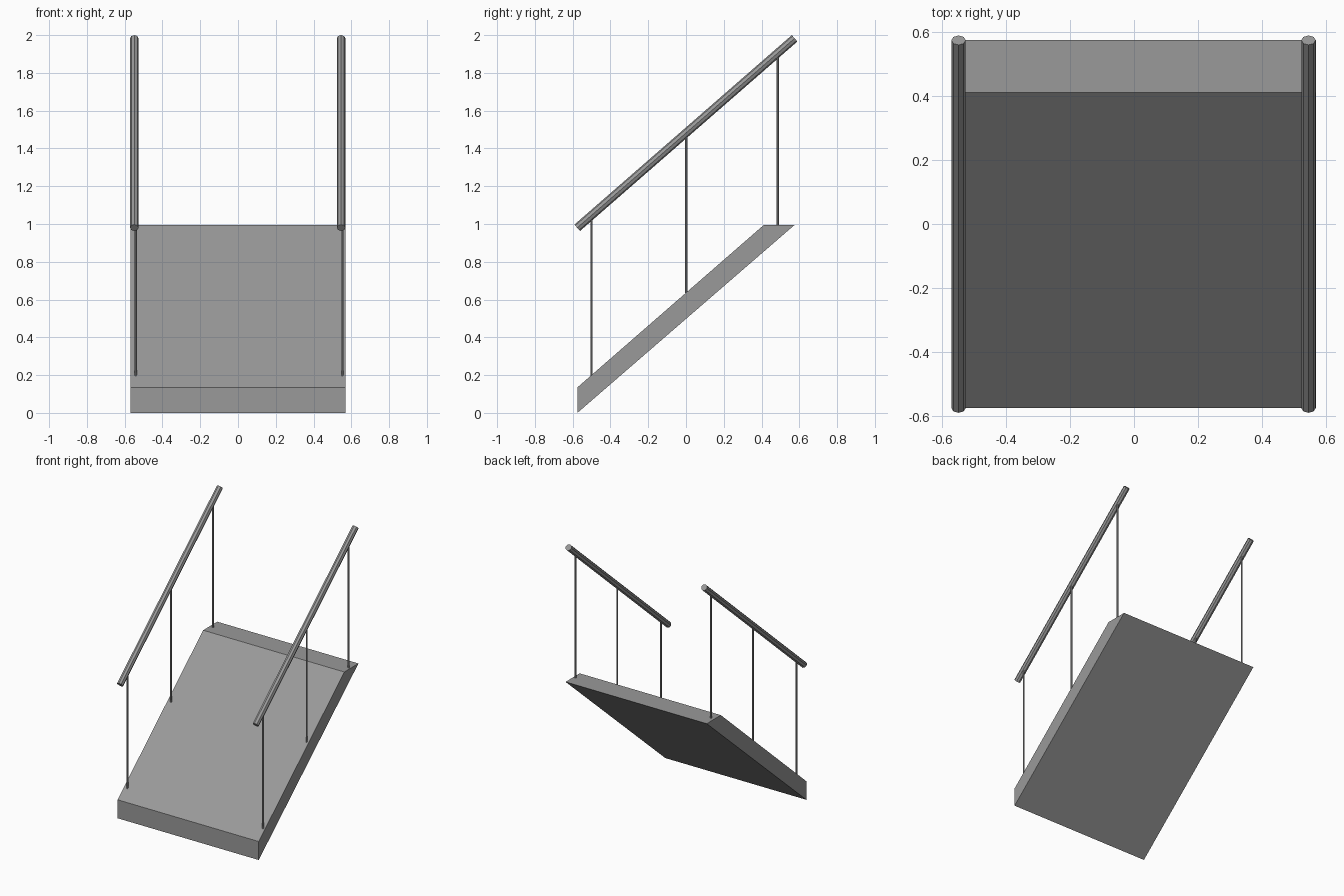
import bpy
from mathutils import Vector

if "Cube" in bpy.data.objects:
    bpy.data.objects.remove(bpy.data.objects["Cube"])

grey = bpy.data.materials.new("dark_grey")
grey.diffuse_color = (0.32, 0.32, 0.32, 1)
grey.use_nodes = True
grey.node_tree.nodes["Principled BSDF"].inputs["Base Color"].default_value = grey.diffuse_color


def rod(name, start, end, radius, sides=8):
    a, b = Vector(start), Vector(end)
    bpy.ops.mesh.primitive_cylinder_add(vertices=sides, radius=radius,
                                        depth=(b - a).length, location=(a + b) / 2)
    o = bpy.context.object
    o.name = name
    o.rotation_euler = (b - a).to_track_quat('Z', 'Y').to_euler()
    o.data.materials.append(grey)
    return o


def prism(name, profile, half_width):
    n = len(profile)
    verts = [(x, y, z) for x in (-half_width, half_width) for y, z in profile]
    faces = [tuple(range(n))[::-1], tuple(range(n, 2 * n))]
    faces += [(i, (i + 1) % n, n + (i + 1) % n, n + i) for i in range(n)]
    mesh = bpy.data.meshes.new(name)
    mesh.from_pydata(verts, [], faces)
    mesh.materials.append(grey)
    o = bpy.data.objects.new(name, mesh)
    bpy.context.collection.objects.link(o)
    return o


# Sloped slab, profile in y and z
prism("ramp", [(-0.575, 0), (0.575, 0.995), (0.412, 0.995), (-0.575, 0.135)], 0.57)

# Handrails with three thin posts each; posts sit slightly off the rail axis
for side, x in (("left", -0.549), ("right", 0.546)):
    rod(side + "_handrail", (x, -0.576, 0.98), (x, 0.575, 1.983), 0.0225)
    for i, (y, bottom) in enumerate(((-0.5, 0.195), (0.002, 0.635), (0.486, 0.99))):
        top = 0.98 + (y + 0.576) * 0.871 - 0.015
        rod(f"{side}_post_{i + 1}", (x + 0.007, y, bottom), (x + 0.007, y, top), 0.006)
